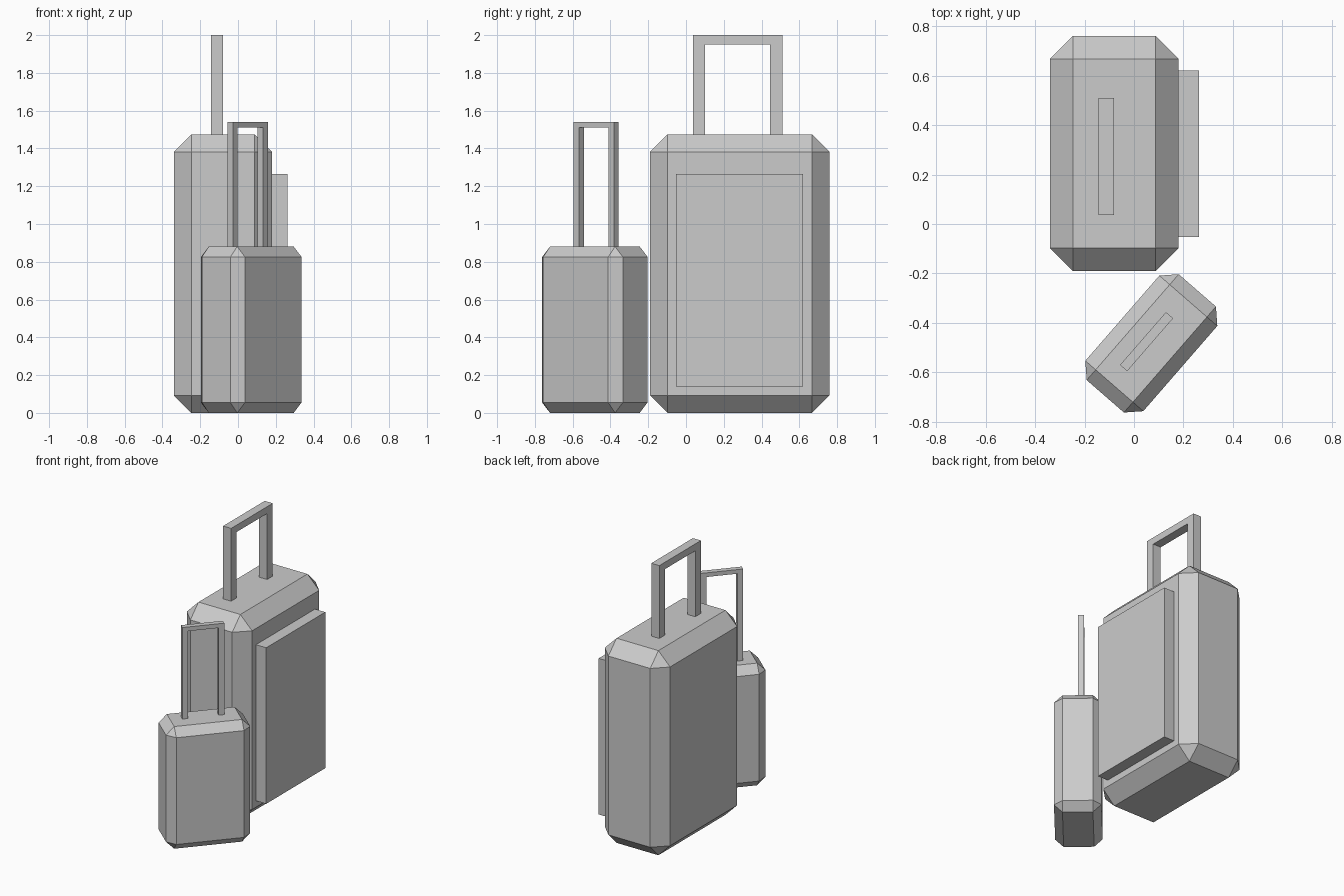
import bpy, bmesh
from math import radians
from mathutils import Matrix

if "Cube" in bpy.data.objects:
    bpy.data.objects.remove(bpy.data.objects["Cube"])


def finish(name, bm, place):
    bmesh.ops.recalc_face_normals(bm, faces=bm.faces[:])
    mesh = bpy.data.meshes.new(name)
    bm.to_mesh(mesh)
    bm.free()
    ob = bpy.data.objects.new(name, mesh)
    ob.matrix_world = place
    bpy.context.collection.objects.link(ob)
    return ob


def box(name, lo, hi, place, chamfer=0):
    bm = bmesh.new()
    bmesh.ops.create_cube(bm, size=1)
    for v in bm.verts:
        v.co = [h if c > 0 else l for c, l, h in zip(v.co, lo, hi)]
    if chamfer:
        bmesh.ops.bevel(bm, geom=bm.edges[:], offset=chamfer, segments=1,
                        affect='EDGES', clamp_overlap=True)
    return finish(name, bm, place)


def handle(name, x, y, half, t, bar, z0, z1, place):
    # U-shaped profile in the yz plane, extruded along x
    i = half - t
    pts = [(-half, z0), (-half, z1), (half, z1), (half, z0),
           (i, z0), (i, z1 - bar), (-i, z1 - bar), (-i, z0)]
    bm = bmesh.new()
    face = bm.faces.new([bm.verts.new((x - t / 2, y + a, b)) for a, b in pts])
    ext = bmesh.ops.extrude_face_region(bm, geom=[face])
    verts = [g for g in ext['geom'] if isinstance(g, bmesh.types.BMVert)]
    bmesh.ops.translate(bm, verts=verts, vec=(t, 0, 0))
    return finish(name, bm, place)


def suitcase(prefix, s, centre, turn, handle_top):
    place = Matrix.Translation((*centre, 0)) @ Matrix.Rotation(radians(turn), 4, 'Z')
    # chamfered shell
    box(prefix + "_suitcase_body", (-.26 * s, -.475 * s, 0),
        (.26 * s, .475 * s, 1.475 * s), place, .093 * s)
    # telescopic pull handle
    handle(prefix + "_suitcase_handle", -.032 * s, -.012 * s, .237 * s, .064 * s,
           .05 * s, 1.47 * s, handle_top, place)
    return place


large = suitcase("large", 1.0, (-.08, .285), 0, 2.0)
suitcase("small", .597, (.07, -.4825), -41, 1.54)

# raised pocket on the right side of the large suitcase
box("large_suitcase_pocket", (.25, -.338, .14), (.342, .335, 1.265), large)
